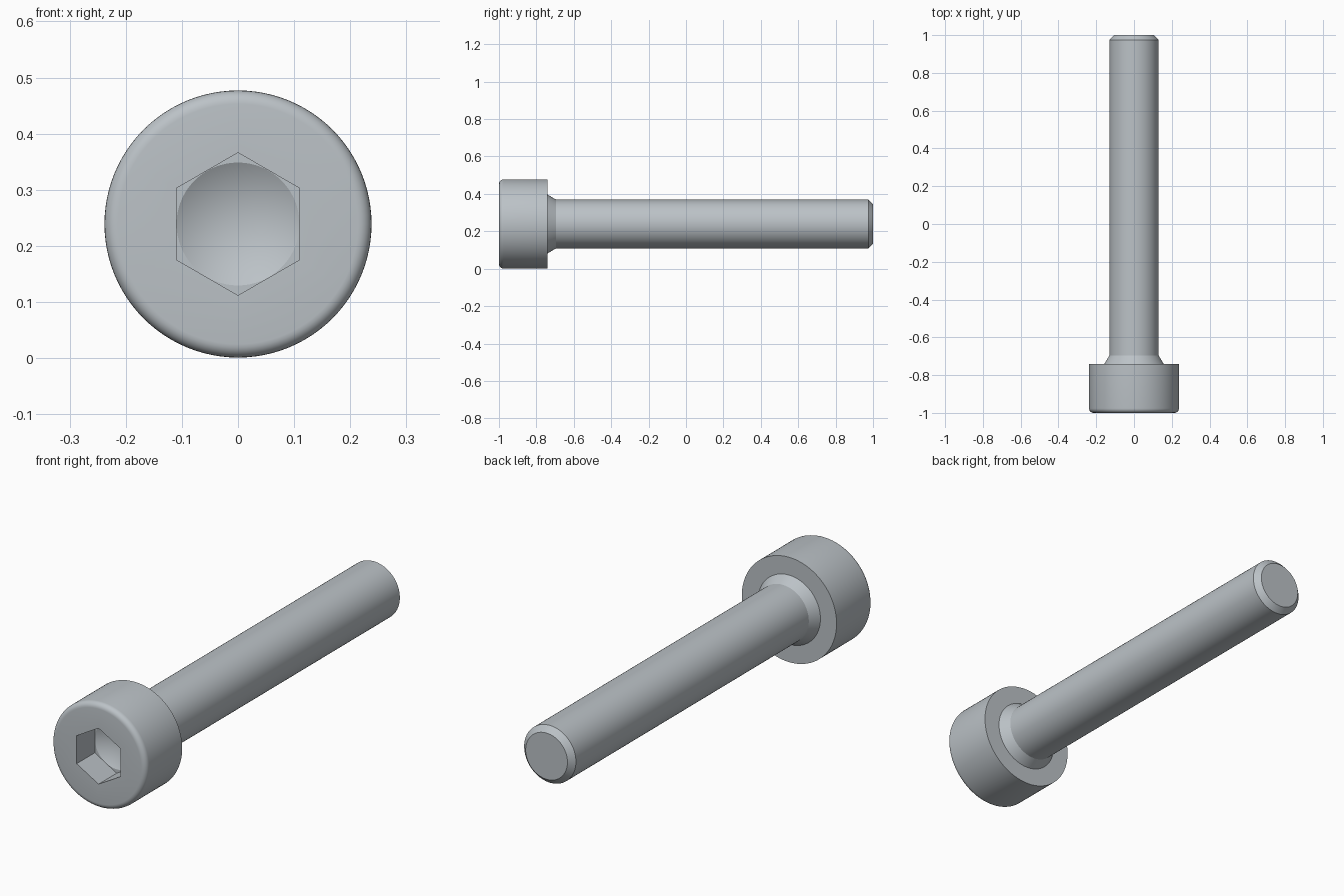
import bpy, bmesh, math

if "Cube" in bpy.data.objects:
    bpy.data.objects.remove(bpy.data.objects["Cube"])

N = 96             # segments around the axis (multiple of 6, so corners are exact)
CZ = 0.239         # height of the screw axis
R_HEAD, R_SHANK, APOTHEM = 0.238, 0.13, 0.11
FILLET = 0.024


def circle(r):
    return lambda a: r


def hexagon(apothem):
    # radius of a hexagon with a corner at angle 0
    return lambda a: apothem / math.cos((a % (math.pi / 3)) - math.pi / 6)


# Sections from the socket floor outward, over the head and along the shank
sections = [
    (-0.87, circle(APOTHEM - 0.0005)),       # drill cone rim
    (-0.87, hexagon(APOTHEM)),               # socket floor
    (-1.0, hexagon(APOTHEM)),                # socket mouth
]
for i in range(7):                           # rounded front rim
    t = math.pi / 2 * i / 6
    sections.append((-1 + FILLET * (1 - math.cos(t)),
                     circle(R_HEAD - FILLET * (1 - math.sin(t)))))
sections += [
    (-0.74, circle(R_HEAD)),                 # back of head
    (-0.74, circle(0.157)),                  # neck cone
    (-0.695, circle(R_SHANK)),
    (0.975, circle(R_SHANK)),                # tip chamfer
    (1.0, circle(0.105)),
]

bm = bmesh.new()
rings = []
for y, radius in sections:
    ring = []
    for k in range(N):
        a = 2 * math.pi * k / N
        r = radius(a)
        ring.append(bm.verts.new((r * math.sin(a), y, CZ + r * math.cos(a))))
    rings.append(ring)
for lo, hi in zip(rings, rings[1:]):
    for k in range(N):
        j = (k + 1) % N
        bm.faces.new((lo[k], lo[j], hi[j], hi[k]))

# Drill cone at the bottom of the socket, and flat tip
apex = bm.verts.new((0, -0.87 + APOTHEM * math.tan(math.pi / 6), CZ))
for k in range(N):
    bm.faces.new((apex, rings[0][(k + 1) % N], rings[0][k]))
bm.faces.new(rings[-1])
bmesh.ops.recalc_face_normals(bm, faces=bm.faces)

mesh = bpy.data.meshes.new("socket_head_screw")
bm.to_mesh(mesh)
bm.free()
screw = bpy.data.objects.new("socket_head_screw", mesh)
bpy.context.collection.objects.link(screw)

steel = bpy.data.materials.new("steel_grey")
steel.diffuse_color = (0.50, 0.54, 0.57, 1)
steel.use_nodes = True
steel.node_tree.nodes["Principled BSDF"].inputs["Base Color"].default_value = steel.diffuse_color
mesh.materials.append(steel)

bpy.context.view_layer.objects.active = screw
screw.select_set(True)
bpy.ops.object.shade_smooth_by_angle(angle=math.radians(25))
